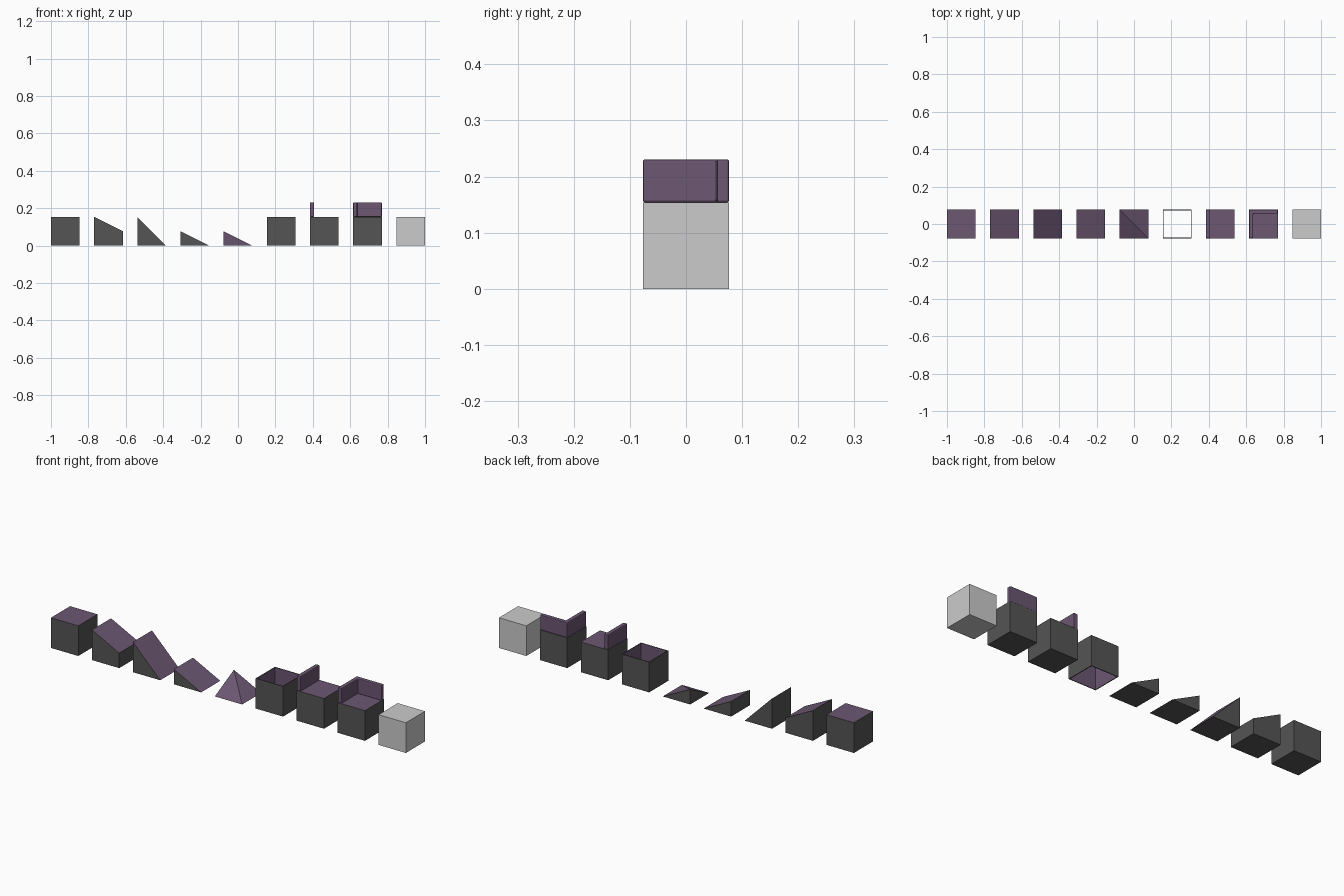
import bpy, bmesh

if "Cube" in bpy.data.objects:
    bpy.data.objects.remove(bpy.data.objects["Cube"])

U = 2 / 13          # tile size; tiles sit 1.5 tiles apart
H = U / 2


def material(name, rgb):
    m = bpy.data.materials.new(name)
    m.diffuse_color = (*rgb, 1)
    m.use_nodes = True
    m.node_tree.nodes["Principled BSDF"].inputs["Base Color"].default_value = m.diffuse_color
    return m


wall = material("dark_wall", (0.09, 0.09, 0.09))
floor = material("purple_floor", (0.15, 0.095, 0.17))


def slot_x(i):
    return (i - 4) * 1.5 * U


def finish(bm, name, i, mats):
    bmesh.ops.recalc_face_normals(bm, faces=bm.faces)
    mesh = bpy.data.meshes.new(name)
    bm.to_mesh(mesh)
    bm.free()
    for m in mats:
        mesh.materials.append(m)
    ob = bpy.data.objects.new(name, mesh)
    ob.location.x = slot_x(i)
    bpy.context.collection.objects.link(ob)
    return ob


def block(name, i, heights, mats=(wall, floor)):
    """Solid tile; heights at corners front-left, front-right, back-right, back-left."""
    bm = bmesh.new()
    corners = [(-H, -H), (H, -H), (H, H), (-H, H)]
    for (x, y), h in zip(corners, heights):
        bm.verts.new((x, y, 0))
        if h:
            bm.verts.new((x, y, h * U))
    bmesh.ops.convex_hull(bm, input=bm.verts[:])
    bmesh.ops.dissolve_limit(bm, angle_limit=0.01, verts=bm.verts[:], edges=bm.edges[:])
    bmesh.ops.recalc_face_normals(bm, faces=bm.faces)
    if mats:
        for f in bm.faces:
            f.material_index = int(f.normal.z > 0.1)
    return finish(bm, name, i, mats)


def rail(name, i, outline):
    """Rounded kerb: a plan outline raised half a tile above the block."""
    bm = bmesh.new()
    base = bm.faces.new([bm.verts.new((x, y, U)) for x, y in outline])
    top = bmesh.ops.extrude_face_region(bm, geom=[base])["geom"]
    bmesh.ops.translate(bm, vec=(0, 0, H), verts=[v for v in top if isinstance(v, bmesh.types.BMVert)])
    ob = finish(bm, name, i, [floor])
    bev = ob.modifiers.new("round", "BEVEL")
    bev.width = 0.004
    bev.segments = 2
    return ob


# Solid floor and ramp tiles
block("full_block", 0, (1, 1, 1, 1))
block("upper_ramp", 1, (1, 0.5, 0.5, 1))
block("steep_ramp", 2, (1, 0, 0, 1))
block("low_ramp", 3, (0.5, 0, 0, 0.5))
block("corner_ramp", 4, (0, 0, 0, 0.5))

# Open shaft: thin walls, purple inside, no top or bottom
bm = bmesh.new()
T = 0.004
rings = []
for r, z in ((H, 0), (H, U), (H - T, U), (H - T, 0)):
    rings.append([bm.verts.new((x * r, y * r, z)) for x, y in ((-1, -1), (1, -1), (1, 1), (-1, 1))])
for k in range(4):
    a, b = rings[k], rings[(k + 1) % 4]
    for j in range(4):
        n = (j + 1) % 4
        f = bm.faces.new((a[j], a[n], b[n], b[j]))
        f.material_index = int(k == 2)
finish(bm, "open_shaft", 5, [wall, floor])

# Blocks with a straight kerb and a corner kerb
K = H - 0.022
block("edge_block", 6, (1, 1, 1, 1))
rail("edge_rail", 6, [(-H, -H), (-K, -H), (-K, H), (-H, H)])
block("corner_block", 7, (1, 1, 1, 1))
rail("corner_rail", 7, [(-H, -H), (-K, -H), (-K, K), (H, K), (H, H), (-H, H)])

# Plain grey block
block("plain_block", 8, (1, 1, 1, 1), ())
